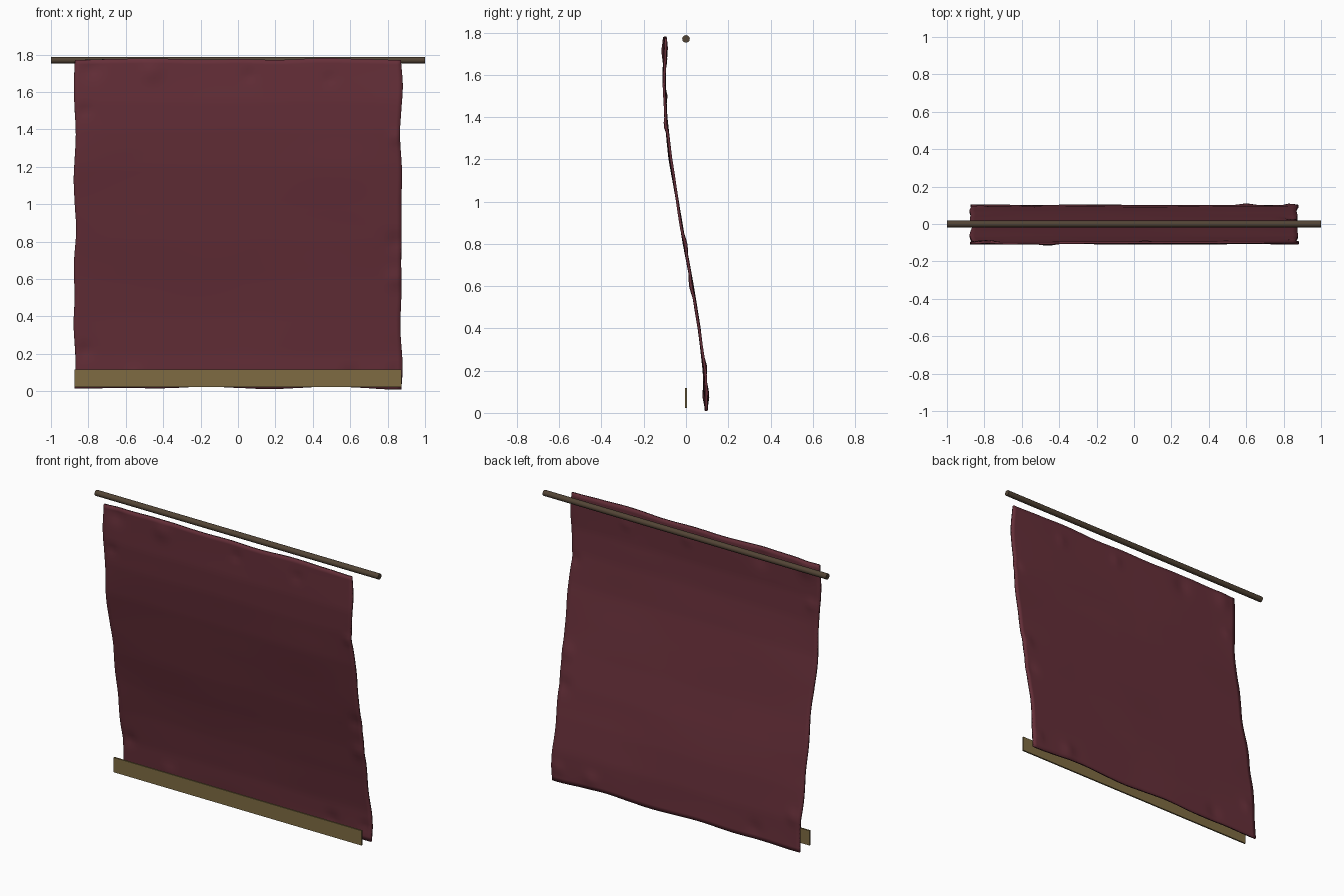
import bpy, bmesh, math
from mathutils import Vector, noise

old = bpy.data.objects.get("Cube")
if old:
    bpy.data.objects.remove(old, do_unlink=True)


def material(name, rgb):
    mat = bpy.data.materials.new(name)
    mat.use_nodes = True
    mat.diffuse_color = (*rgb, 1)
    mat.node_tree.nodes["Principled BSDF"].inputs["Base Color"].default_value = (*rgb, 1)
    return mat


def finish(name, bm, mat):
    mesh = bpy.data.meshes.new(name)
    bm.to_mesh(mesh)
    bm.free()
    obj = bpy.data.objects.new(name, mesh)
    bpy.context.collection.objects.link(obj)
    mesh.materials.append(mat)
    return obj


def smooth(obj, angle):
    bpy.ops.object.select_all(action="DESELECT")
    obj.select_set(True)
    bpy.context.view_layer.objects.active = obj
    bpy.ops.object.shade_smooth_by_angle(angle=math.radians(angle))


crimson = material("dark crimson cloth", (0.13, 0.028, 0.04))
brass = material("dull gold trim", (0.21, 0.148, 0.055))
wood = material("dark wood", (0.085, 0.058, 0.036))

HALF_WIDTH, BOTTOM, TOP = 0.873, 0.018, 1.776

# Side profile of the hanging cloth, as (height, depth) pairs
SWAY = [(0, 0.097), (0.2, 0.087), (0.4, 0.062), (0.6, 0.03), (0.8, -0.008), (1.0, -0.04),
        (1.2, -0.073), (1.4, -0.095), (1.55, -0.103), (1.8, -0.098)]

# Small creases near the hem, as (x, z, radius, depth)
CREASES = [(-0.78, 1.73, 0.07, 0.012), (-0.46, 1.71, 0.07, -0.01), (0.06, 1.69, 0.04, 0.008),
           (0.49, 1.67, 0.04, 0.007), (-0.82, 1.5, 0.04, 0.008), (0.85, 1.36, 0.04, -0.01),
           (0.84, 0.8, 0.06, 0.01), (0.84, 0.6, 0.06, -0.01), (-0.82, 0.22, 0.05, 0.009),
           (0.6, 0.08, 0.06, 0.01), (-0.55, 0.08, 0.06, -0.008), (0.83, 0.1, 0.04, 0.009)]


def sway(z):
    for (z0, y0), (z1, y1) in zip(SWAY, SWAY[1:]):
        if z <= z1:
            return y0 + (y1 - y0) * (z - z0) / (z1 - z0)
    return SWAY[-1][1]


def wave(x, z, seed):
    return noise.noise(Vector((x, z, seed)))


# Cloth: a fine sheet with uneven hems and soft wrinkles
bm = bmesh.new()
bmesh.ops.create_grid(bm, x_segments=70, y_segments=70, size=1)
for v in bm.verts:
    u, w = v.co.x, v.co.y
    x = HALF_WIDTH * u
    z = BOTTOM + (TOP - BOTTOM) * (w + 1) / 2
    near_edge = max(abs(u), abs(w)) ** 6
    y = sway(z) + wave(x * 2, z * 3, 2) * (0.003 + 0.005 * near_edge)
    for cx, cz, radius, depth in CREASES:
        y += depth * math.exp(-((x - cx) ** 2 + (z - cz) ** 2) / radius ** 2 * 2)
    x += 0.014 * abs(u) ** 8 * wave(u * 3, z * 4, 5)
    z += 0.014 * abs(w) ** 8 * wave(x * 3, w * 3, 8)
    v.co = (x, y, max(z, 0.004))
cloth = finish("banner_cloth", bm, crimson)
thick = cloth.modifiers.new("thickness", "SOLIDIFY")
thick.thickness = 0.012
thick.offset = 0
smooth(cloth, 40)

# Hanging rod
bm = bmesh.new()
bmesh.ops.create_cone(bm, cap_ends=True, segments=12, radius1=0.018, radius2=0.018, depth=2)
rod = finish("hanging_rod", bm, wood)
rod.rotation_euler.y = math.pi / 2
rod.location.z = 1.77
smooth(rod, 40)

# Flat trim bar along the lower hem
bm = bmesh.new()
bmesh.ops.create_cube(bm, size=1)
bmesh.ops.scale(bm, vec=(1.75, 0.01, 0.094), verts=bm.verts)
trim = finish("bottom_trim", bm, brass)
trim.location.z = 0.07
